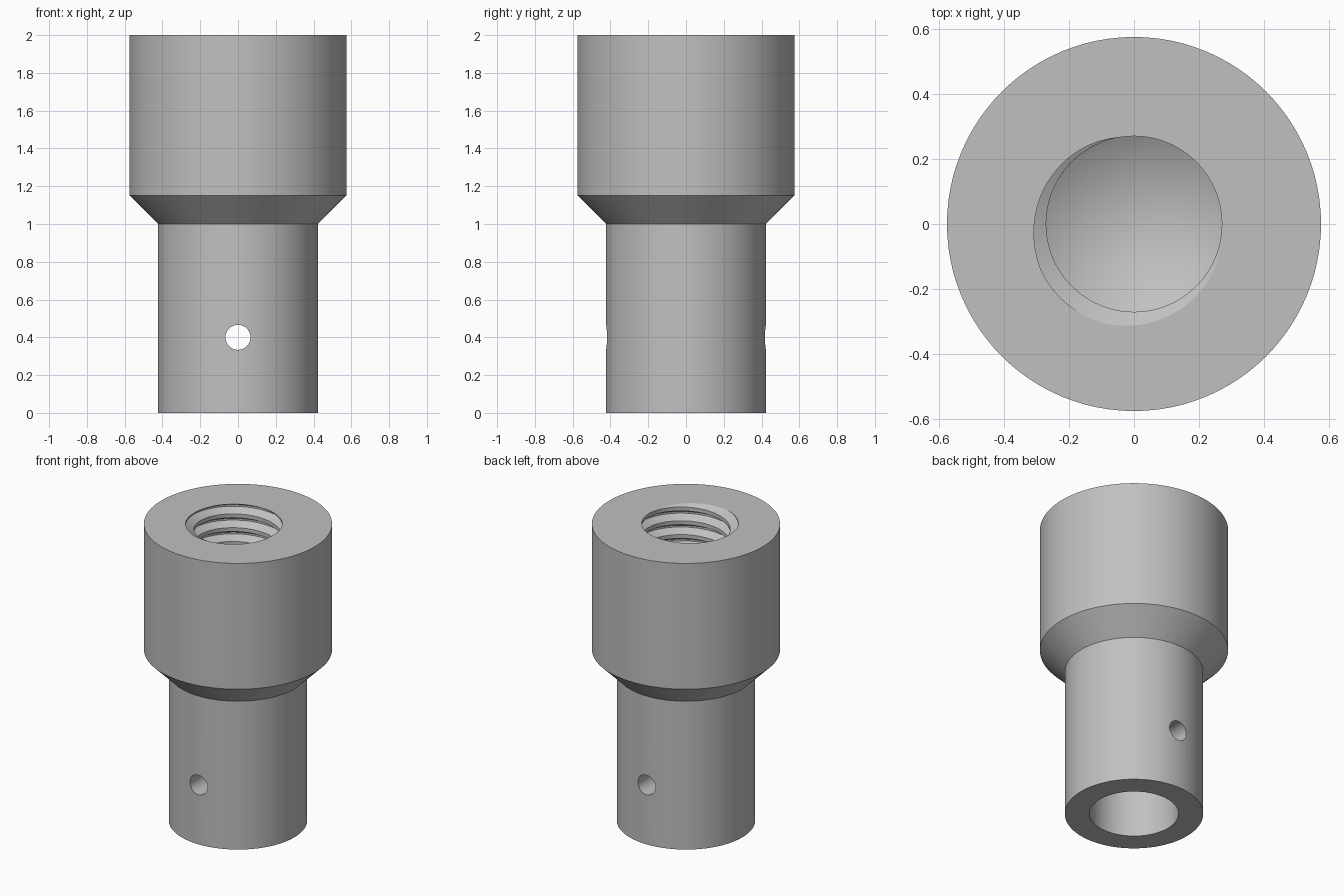
import bpy, bmesh, math

cube = bpy.data.objects.get("Cube")
if cube:
    bpy.data.objects.remove(cube, do_unlink=True)

SEG = 96
MINOR, MAJOR, PITCH = 0.27, 0.32, 0.093
THREAD_LOW, TOP = 1.2, 2.0
# Groove outline over one pitch: (height fraction, radius)
GROOVE = [(0.0, MINOR), (0.28, MINOR), (0.58, MAJOR), (0.70, MAJOR), (1.0, MINOR)]
START = 0.28  # turn offset of the groove at the mouth

steel = bpy.data.materials.new("satin grey steel")
steel.use_nodes = True
grey = (0.53, 0.53, 0.53, 1)
steel.diffuse_color = grey
steel.node_tree.nodes["Principled BSDF"].inputs["Base Color"].default_value = grey


def groove_radius(z, turn):
    t = ((z - TOP) / PITCH - turn + START) % 1.0
    for (a, ra), (b, rb) in zip(GROOVE, GROOVE[1:]):
        if t <= b:
            return ra + (rb - ra) * (t - a) / (b - a)
    return MINOR


def column(j):
    """Points of the whole section at one angle, bottom bore to drill tip."""
    turn = j / SEG
    pts = [(0, 0.8), (0.272, 0.8), (0.272, 0), (0.423, 0), (0.423, 1.0),
           (0.575, 1.152), (0.575, TOP)]
    # Threaded wall, from the mouth downwards along the helix
    for k in range(2, -12, -1):
        for frac, _ in reversed(GROOVE[:-1]):
            z = TOP + (k + frac + turn - START) * PITCH
            z = min(TOP, max(THREAD_LOW, z))
            pts.append((groove_radius(z, turn), z))
    # Drilled tail with conical tip
    pts += [(MINOR, THREAD_LOW - 0.03), (MINOR, 1.1), (0, 0.94)]
    a = 2 * math.pi * turn
    return [(r * math.cos(a), r * math.sin(a), z) for r, z in pts]


# Body with blind bore below and threaded hole above
bm = bmesh.new()
cols = [[bm.verts.new(p) for p in column(j)] for j in range(SEG + 1)]
for c, d in zip(cols, cols[1:]):
    for i in range(len(c) - 1):
        bm.faces.new((c[i], d[i], d[i + 1], c[i + 1]))
bmesh.ops.remove_doubles(bm, verts=bm.verts, dist=1e-5)
bmesh.ops.recalc_face_normals(bm, faces=bm.faces)
mesh = bpy.data.meshes.new("threaded_adapter")
bm.to_mesh(mesh)
bm.free()
body = bpy.data.objects.new("threaded_adapter", mesh)
bpy.context.collection.objects.link(body)
mesh.materials.append(steel)

# Cross pin hole through the shank
bpy.ops.mesh.primitive_cylinder_add(vertices=48, radius=0.066, depth=1.2,
                                    location=(0, 0, 0.4), rotation=(math.pi / 2, 0, 0))
cutter = bpy.context.object
cutter.name = "pin_hole_cutter"
cutter.hide_render = True
cutter.data.materials.append(steel)
cut = body.modifiers.new("pin_hole", 'BOOLEAN')
cut.operation, cut.solver, cut.object = 'DIFFERENCE', 'EXACT', cutter

bpy.ops.object.select_all(action='DESELECT')
body.select_set(True)
bpy.context.view_layer.objects.active = body
bpy.ops.object.modifier_apply(modifier=cut.name)
bpy.data.objects.remove(cutter, do_unlink=True)
bpy.ops.object.shade_smooth_by_angle(angle=math.radians(25))
